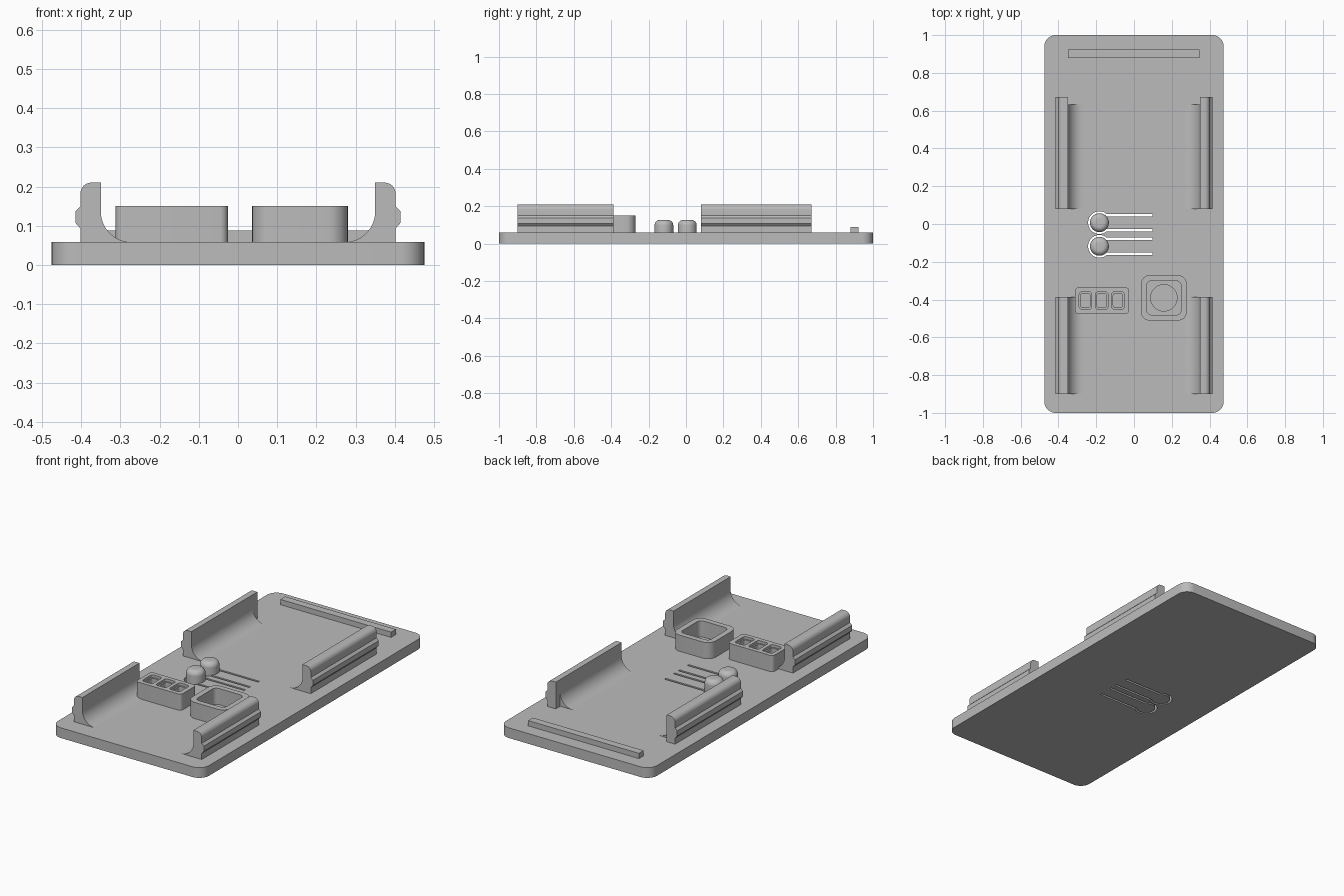
import bpy, bmesh
from math import sin, cos, asin, pi

cube = bpy.data.objects.get("Cube")
if cube:
    bpy.data.objects.remove(cube, do_unlink=True)

grey = bpy.data.materials.new("plain_grey")
grey.use_nodes = True
colour = (0.5, 0.5, 0.5, 1)
grey.diffuse_color = colour
grey.node_tree.nodes["Principled BSDF"].inputs["Base Color"].default_value = colour


def arc(cx, cy, r, a0, a1, n=10):
    return [(cx + r * cos(a0 + (a1 - a0) * i / n),
             cy + r * sin(a0 + (a1 - a0) * i / n)) for i in range(n + 1)]


def rounded(x0, x1, y0, y1, r):
    corners = [(x1 - r, y1 - r), (x0 + r, y1 - r), (x0 + r, y0 + r), (x1 - r, y0 + r)]
    return [p for i, (x, y) in enumerate(corners)
            for p in arc(x, y, r, i * pi / 2, (i + 1) * pi / 2, 8)]


def prism(name, pts, a, b, along="z"):
    """Extrude an outline from a to b along z, or an x-z profile along y."""
    def place(p, h):
        return (p[0], p[1], h) if along == "z" else (p[0], h, p[1])
    bm = bmesh.new()
    low = [bm.verts.new(place(p, a)) for p in pts]
    high = [bm.verts.new(place(p, b)) for p in pts]
    bm.faces.new(low)
    bm.faces.new(high)
    for i in range(len(pts)):
        j = (i + 1) % len(pts)
        bm.faces.new((low[i], low[j], high[j], high[i]))
    return finish(name, bm)


def finish(name, bm):
    bmesh.ops.recalc_face_normals(bm, faces=bm.faces)
    mesh = bpy.data.meshes.new(name)
    bm.to_mesh(mesh)
    bm.free()
    mesh.materials.append(grey)
    ob = bpy.data.objects.new(name, mesh)
    bpy.context.collection.objects.link(ob)
    return ob


def cut(ob, cutter):
    mod = ob.modifiers.new("cut", "BOOLEAN")
    mod.operation, mod.solver, mod.object = "DIFFERENCE", "EXACT", cutter
    bpy.context.view_layer.update()
    deps = bpy.context.evaluated_depsgraph_get()
    mesh = bpy.data.meshes.new_from_object(ob.evaluated_get(deps))
    ob.modifiers.clear()
    ob.data = mesh
    bpy.data.objects.remove(cutter, do_unlink=True)


TOP = 0.058      # upper face of the base plate
SINK = 0.052     # raised parts start slightly inside the plate
RIM = 0.15       # top of the two hollow housings

# Base plate
plate = prism("base_plate", rounded(-0.475, 0.475, -1, 1, 0.06), 0, TOP)

# Flexing buttons: U-shaped slots through the plate, with domed caps
bx = -0.183
for name, by in (("back_button", 0.007), ("front_button", -0.118)):
    a, b = asin(0.046 / 0.06), asin(0.034 / 0.05)
    slot = [(0.098, by + 0.046)] + arc(bx, by, 0.06, a, 2 * pi - a, 32)
    slot += [(0.098, by - 0.046), (0.098, by - 0.034)]
    slot += arc(bx, by, 0.05, 2 * pi - b, b, 32) + [(0.098, by + 0.034)]
    cut(plate, prism("slot_cutter", slot, -0.1, 0.2))

    profile = [(0.05, SINK)] + arc(0.022, 0.098, 0.028, 0, pi / 2, 8) + [(0, 0.126)]
    bm = bmesh.new()
    verts = [bm.verts.new((bx + r, by, z)) for r, z in profile]
    edges = [bm.edges.new(pair) for pair in zip(verts, verts[1:])]
    bmesh.ops.spin(bm, geom=verts + edges, cent=(bx, by, 0), axis=(0, 0, 1),
                   angle=2 * pi, steps=40, use_duplicate=False)
    bmesh.ops.remove_doubles(bm, verts=bm.verts, dist=0.0001)
    bmesh.ops.holes_fill(bm, edges=bm.edges)
    finish(name, bm)

# Square housing with a round recess in its floor
socket = prism("square_housing", rounded(0.036, 0.28, -0.512, -0.27, 0.05), SINK, RIM)
cut(socket, prism("hole_cutter", rounded(0.067, 0.249, -0.481, -0.301, 0.025), 0, 0.3))
cut(plate, prism("recess_cutter", arc(0.158, -0.391, 0.07, 0, 2 * pi * 39 / 40, 39), 0.035, 0.2))

# Housing with three stepped windows
block = prism("window_housing", rounded(-0.312, -0.026, -0.476, -0.335, 0.02), SINK, RIM)
for i in range(3):
    x = -0.257 + i * 0.086
    cut(block, prism("window_cutter", rounded(x - 0.033, x + 0.033, -0.452, -0.359, 0.015), 0.135, 0.3))
    cut(block, prism("window_cutter", rounded(x - 0.025, x + 0.025, -0.443, -0.367, 0.012), 0, 0.3))

# Low bar near the back edge
prism("back_bar", [(-0.35, 0.88), (0.347, 0.88), (0.347, 0.923), (-0.35, 0.923)], SINK, 0.088)

# Side rails: upright with an outer ridge, and a concave fillet on the inside
upright = [(0.349, SINK), (0.402, SINK), (0.402, 0.093), (0.415, 0.108),
           (0.415, 0.137), (0.402, 0.15)]
upright += arc(0.374, 0.182, 0.028, 0, pi / 2, 8) + [(0.349, 0.21)]
fillet = arc(0.271, TOP + 0.079, 0.079, 0, -pi / 2, 14) + [(0.271, SINK), (0.355, SINK), (0.355, 0.137)]
for side, s in (("left", 1), ("right", -1)):
    for end, y0, y1, yf in (("front", -0.9, -0.387, -0.387), ("back", 0.08, 0.672, 0.632)):
        prism(f"{end}_{side}_rail", [(s * x, z) for x, z in upright], y0, y1, "y")
        prism(f"{end}_{side}_rail_fillet", [(s * x, z) for x, z in fillet], y0, yf, "y")

# Smooth the curved walls, keep real edges crisp
for ob in bpy.context.collection.objects:
    ob.select_set(ob.type == "MESH")
    if ob.type == "MESH":
        bpy.context.view_layer.objects.active = ob
bpy.ops.object.shade_smooth_by_angle(angle=0.5)
